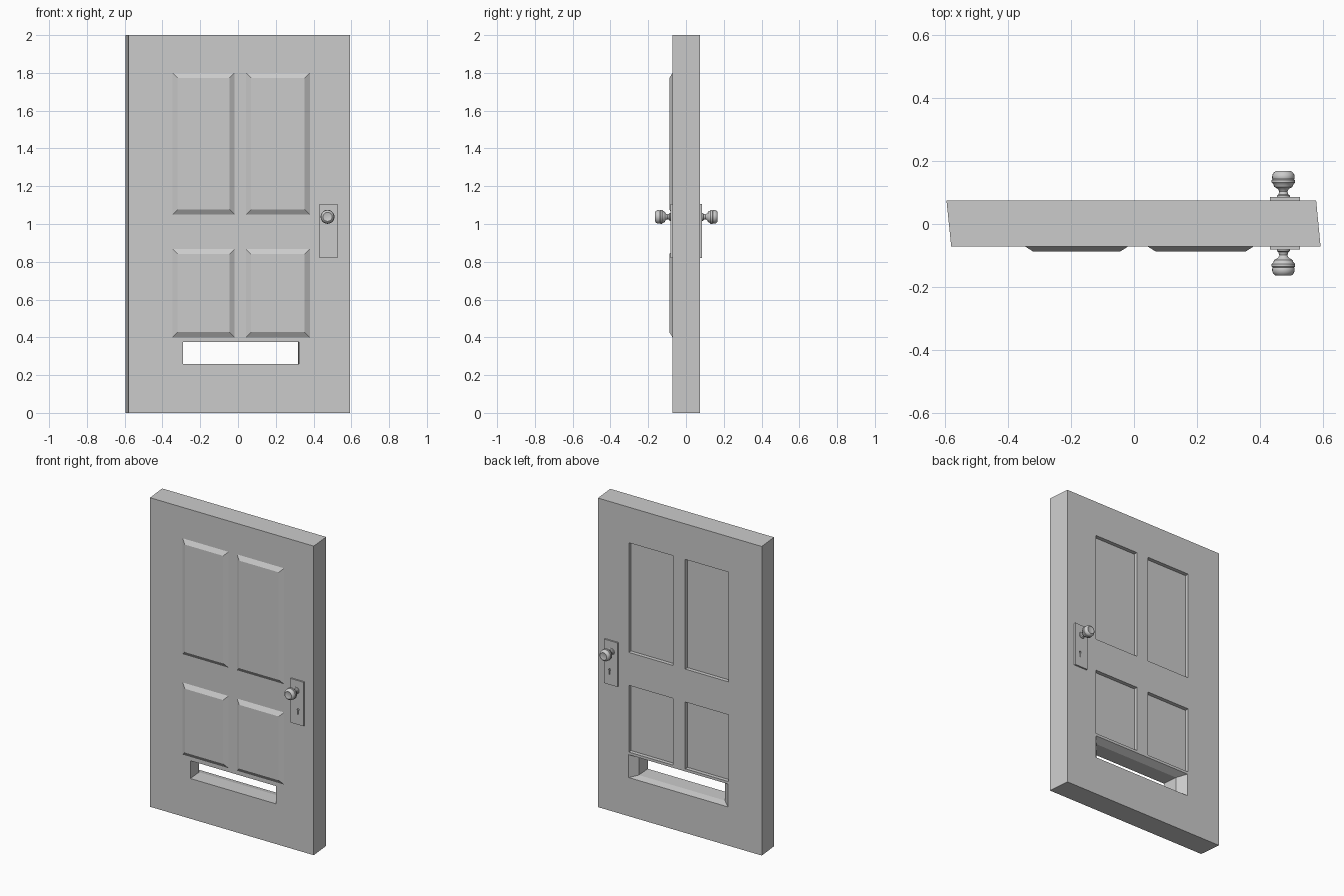
import bpy, bmesh, math
from mathutils import Matrix

if "Cube" in bpy.data.objects:
    bpy.data.objects.remove(bpy.data.objects["Cube"])

FRONT, BACK = -0.071, 0.075


def finish(name, bm):
    bmesh.ops.recalc_face_normals(bm, faces=bm.faces[:])
    me = bpy.data.meshes.new(name)
    bm.to_mesh(me)
    bm.free()
    ob = bpy.data.objects.new(name, me)
    bpy.context.collection.objects.link(ob)
    return ob


def loft(name, sections):
    """Solid through rectangles (y, x0, x1, z0, z1), front to back."""
    bm = bmesh.new()
    rings = [[bm.verts.new(c) for c in ((x0, y, z0), (x1, y, z0), (x1, y, z1), (x0, y, z1))]
             for y, x0, x1, z0, z1 in sections]
    bm.faces.new(rings[0])
    bm.faces.new(rings[-1])
    for a, b in zip(rings, rings[1:]):
        for i in range(4):
            j = (i + 1) % 4
            bm.faces.new((a[i], a[j], b[j], b[i]))
    return finish(name, bm)


def cut(target, cutter):
    """Subtract the cutter, apply, and remove it."""
    cutter.hide_render = True
    mod = target.modifiers.new("cut", 'BOOLEAN')
    mod.operation = 'DIFFERENCE'
    mod.solver = 'EXACT'
    mod.object = cutter
    bpy.context.view_layer.objects.active = target
    bpy.ops.object.modifier_apply(modifier=mod.name)
    bpy.data.objects.remove(cutter)


def lathe(name, profile, x, y, z, direction, steps=20):
    """Spin (radius, distance) points around an axis along y."""
    bm = bmesh.new()
    vs = [bm.verts.new((x + r, y + direction * d, z)) for r, d in profile]
    es = [bm.edges.new(p) for p in zip(vs, vs[1:])]
    bmesh.ops.spin(bm, geom=vs + es, cent=(x, y, z), axis=(0, 1, 0),
                   angle=math.tau, steps=steps)
    bmesh.ops.remove_doubles(bm, verts=bm.verts[:], dist=0.0003)
    ob = finish(name, bm)
    bpy.ops.object.select_all(action='DESELECT')
    ob.select_set(True)
    bpy.context.view_layer.objects.active = ob
    bpy.ops.object.shade_smooth_by_angle(angle=math.radians(35))
    return ob


# door slab with slightly slanted side edges
slab = loft("door_slab", [(FRONT, -0.58, 0.592, 0, 2), (BACK, -0.595, 0.578, 0, 2)])

# mail slot, flared towards the back
cut(slab, loft("slot_cutter", [(-0.10, -0.288, 0.325, 0.26, 0.375),
                               (0.03, -0.300, 0.317, 0.26, 0.375),
                               (BACK, -0.352, 0.358, 0.25, 0.398),
                               (0.10, -0.352, 0.358, 0.25, 0.398)]))

# raised panels on the front, sunk panels on the back
columns = ((-0.346, -0.018, -0.357, -0.047), (0.043, 0.38, 0.04, 0.357))
rows = (("upper", 1.05, 1.80, 1.06, 1.77), ("lower", 0.40, 0.867, 0.415, 0.847))
for side, (x0, x1, bx0, bx1) in zip(("left", "right"), columns):
    for level, z0, z1, bz0, bz1 in rows:
        b = 0.027
        loft(f"{level}_{side}_panel", [(-0.088, x0 + b, x1 - b, z0 + b, z1 - b),
                                       (FRONT, x0, x1, z0, z1),
                                       (FRONT + 0.005, x0, x1, z0, z1)])
        cut(slab, loft("panel_cutter", [(BACK - 0.025, bx0, bx1, bz0, bz1),
                                        (0.12, bx0, bx1, bz0, bz1)]))

# lock plates, keyholes and knobs on both faces
KNOB_X, KNOB_Z = 0.474, 1.038
knob = [(0, 0), (0.021, 0), (0.021, 0.005), (0.016, 0.008), (0.013, 0.018),
        (0.017, 0.026), (0.029, 0.033), (0.032, 0.041), (0.037, 0.046),
        (0.037, 0.054), (0.034, 0.057), (0.036, 0.061), (0.035, 0.071),
        (0.030, 0.079), (0.024, 0.083), (0.020, 0.081), (0, 0.083)]
for side, face, d in (("front", FRONT, -1), ("back", BACK, 1)):
    outer = face + d * 0.010
    plate = loft(f"{side}_lock_plate", [(y, 0.432, 0.526, 0.82, 1.105)
                                        for y in sorted((face - d * 0.002, outer))])
    ys = sorted((outer - d * 0.007, outer + d * 0.02))
    cut(plate, loft("keyhole_slit", [(y, 0.484, 0.490, 0.885, 0.915) for y in ys]))
    bm = bmesh.new()
    bmesh.ops.create_cone(bm, cap_ends=True, segments=10, radius1=0.007, radius2=0.007,
                          depth=ys[1] - ys[0],
                          matrix=Matrix.Translation((0.487, sum(ys) / 2, 0.917))
                          @ Matrix.Rotation(math.pi / 2, 4, 'X'))
    cut(plate, finish("keyhole_round", bm))
    lathe(f"{side}_knob", knob, KNOB_X, outer, KNOB_Z, d)
